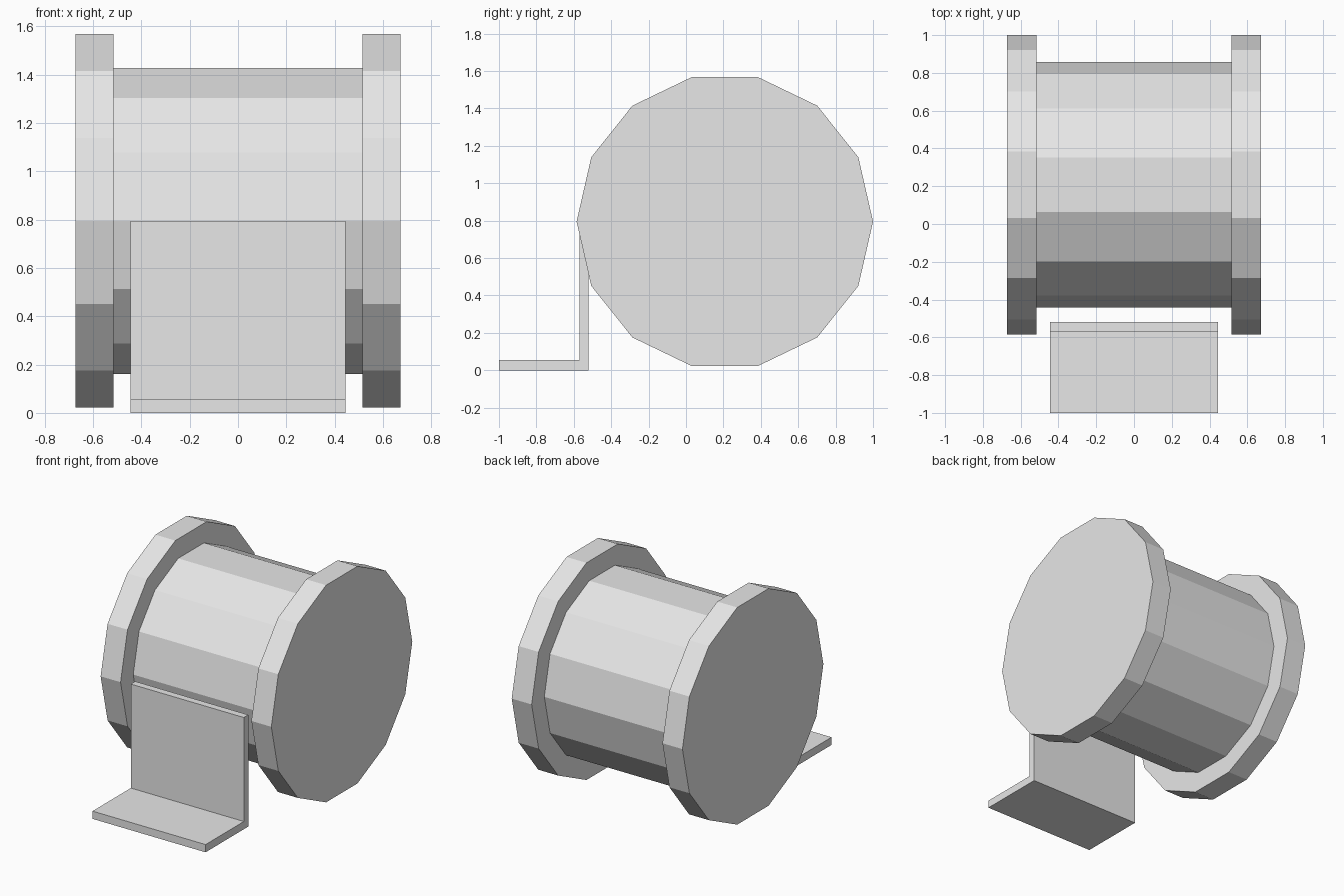
import bpy, bmesh
from math import cos, sin, pi

if "Cube" in bpy.data.objects:
    bpy.data.objects.remove(bpy.data.objects["Cube"])

grey = bpy.data.materials.new("light grey")
grey.diffuse_color = (0.8, 0.8, 0.8, 1)
grey.use_nodes = True
grey.node_tree.nodes["Principled BSDF"].inputs["Base Color"].default_value = grey.diffuse_color

CY, CZ, SIDES = 0.2075, 0.795, 14


def extrude_x(name, profile, x0, x1):
    """Solid made by sweeping a (y, z) profile from x0 to x1."""
    bm = bmesh.new()
    face = bm.faces.new([bm.verts.new((x0, y, z)) for y, z in profile])
    ext = bmesh.ops.extrude_face_region(bm, geom=[face], use_keep_orig=True)
    verts = [v for v in ext["geom"] if isinstance(v, bmesh.types.BMVert)]
    bmesh.ops.translate(bm, verts=verts, vec=(x1 - x0, 0, 0))
    bmesh.ops.recalc_face_normals(bm, faces=bm.faces)
    mesh = bpy.data.meshes.new(name)
    bm.to_mesh(mesh)
    bm.free()
    mesh.materials.append(grey)
    obj = bpy.data.objects.new(name, mesh)
    bpy.context.collection.objects.link(obj)
    return obj


def ring(r):
    return [(CY + r * cos(2 * pi * i / SIDES), CZ + r * sin(2 * pi * i / SIDES))
            for i in range(SIDES)]


# Central drum between two wider end flanges
extrude_x("drum", ring(0.65), -0.515, 0.515)
extrude_x("left_flange", ring(0.7925), -0.672, -0.515)
extrude_x("right_flange", ring(0.7925), 0.515, 0.672)

# L-shaped mounting bracket in front
extrude_x("bracket", [(-1, 0), (-0.52, 0), (-0.52, 0.795), (-0.57, 0.795),
                      (-0.57, 0.055), (-1, 0.055)], -0.445, 0.445)
